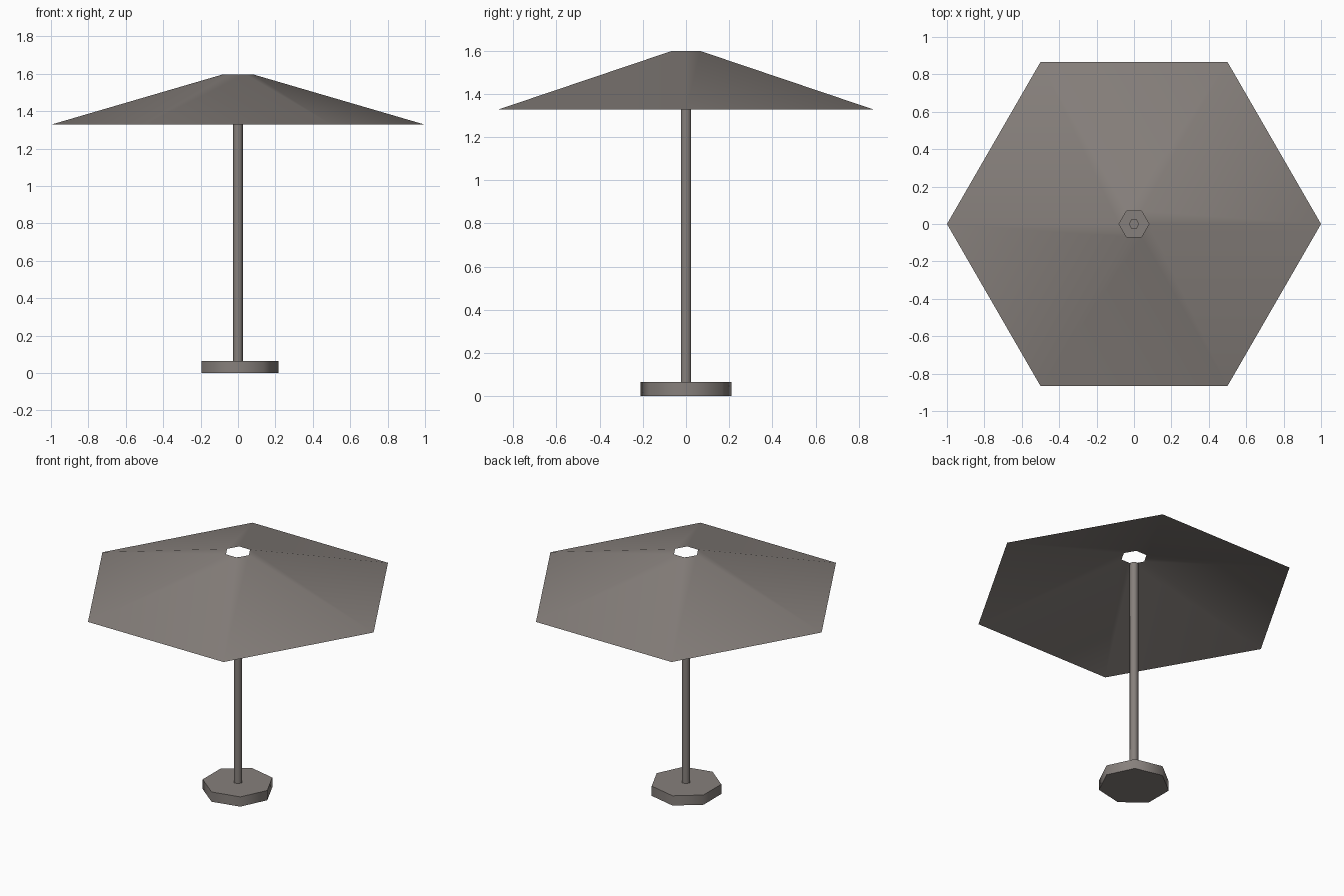
import bpy
import bmesh
from math import cos, sin, tau, radians

cube = bpy.data.objects.get("Cube")
if cube:
    bpy.data.objects.remove(cube, do_unlink=True)

# One warm grey for every part
grey = bpy.data.materials.new("warm_grey")
grey.use_nodes = True
colour = (0.24, 0.215, 0.2, 1)
grey.diffuse_color = colour
bsdf = next(n for n in grey.node_tree.nodes if n.type == "BSDF_PRINCIPLED")
bsdf.inputs["Base Color"].default_value = colour
bsdf.inputs["Roughness"].default_value = 0.8


def lathe(name, sides, profile, capped):
    """Polygonal rings from (radius, height) pairs, first corner on +x."""
    bm = bmesh.new()
    rings = [[bm.verts.new((r * cos(tau * i / sides), r * sin(tau * i / sides), z))
              for i in range(sides)] for r, z in profile]
    for low, high in zip(rings, rings[1:]):
        for i in range(sides):
            j = (i + 1) % sides
            bm.faces.new((low[i], low[j], high[j], high[i]))
    if capped:
        bm.faces.new(rings[0][::-1])
        bm.faces.new(rings[-1])
    mesh = bpy.data.meshes.new(name)
    bm.to_mesh(mesh)
    bm.free()
    mesh.materials.append(grey)
    obj = bpy.data.objects.new(name, mesh)
    bpy.context.collection.objects.link(obj)
    bpy.ops.object.select_all(action="DESELECT")
    obj.select_set(True)
    bpy.context.view_layer.objects.active = obj
    bpy.ops.object.shade_smooth_by_angle(angle=radians(65))
    return obj


# Seven-sided foot, slim six-sided pole, open canopy sheet with a vent hole
lathe("base", 7, [(0.216, 0), (0.216, 0.065)], True)
lathe("pole", 6, [(0.028, 0.065), (0.028, 1.55)], True)
lathe("canopy", 6, [(1, 1.328), (0.08, 1.597)], False)
